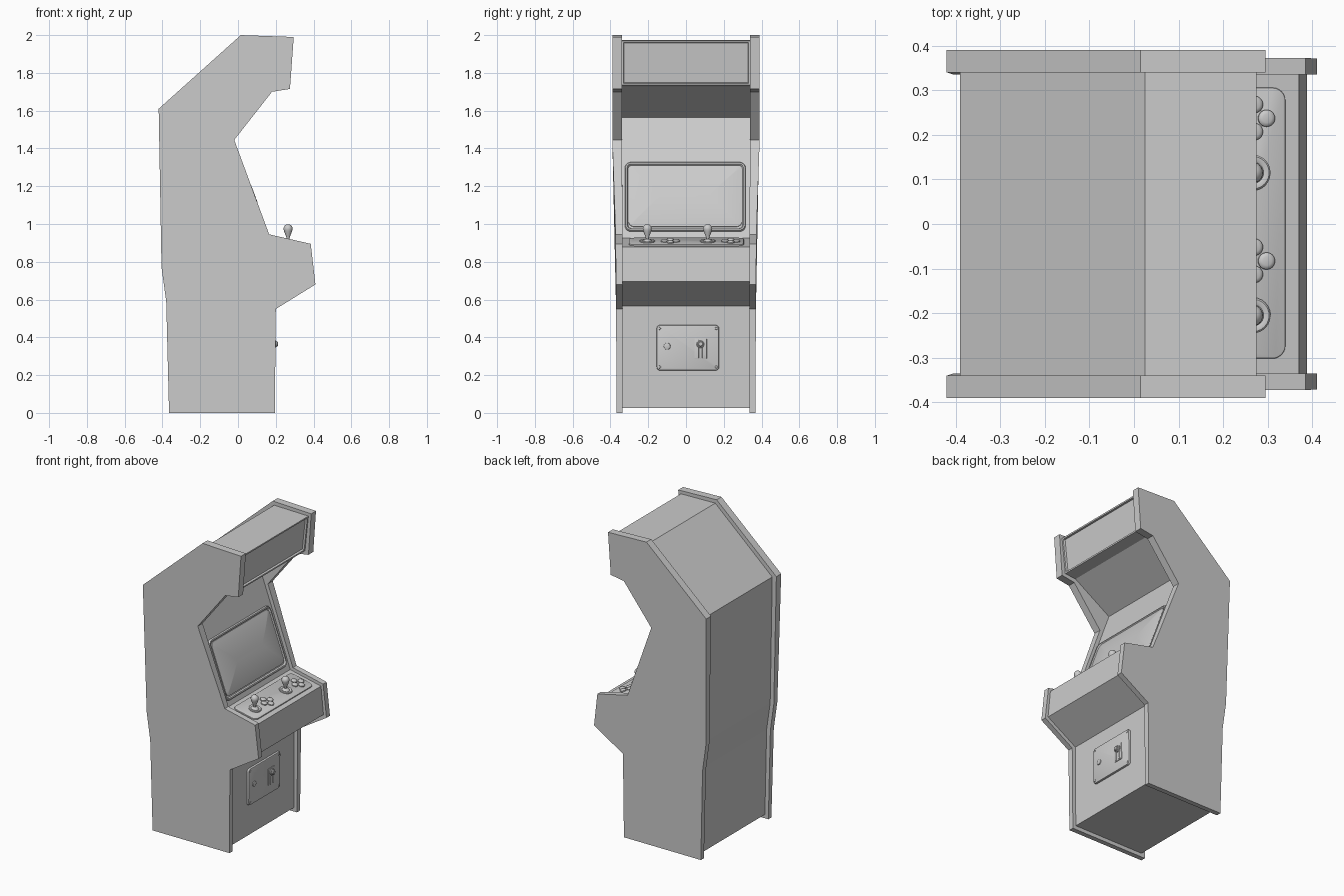
import bpy, bmesh, math
from mathutils import Vector

if "Cube" in bpy.data.objects:
    bpy.data.objects.remove(bpy.data.objects["Cube"])

GREY = (0.6, 0.6, 0.6, 1)
mat = bpy.data.materials.new("plain grey")
mat.use_nodes = True
mat.diffuse_color = GREY
mat.node_tree.nodes["Principled BSDF"].inputs["Base Color"].default_value = GREY


def finish(name, bm, smooth=False):
    bmesh.ops.remove_doubles(bm, verts=bm.verts, dist=0.00005)
    bmesh.ops.recalc_face_normals(bm, faces=bm.faces)
    mesh = bpy.data.meshes.new(name)
    bm.to_mesh(mesh)
    bm.free()
    mesh.materials.append(mat)
    ob = bpy.data.objects.new(name, mesh)
    bpy.context.collection.objects.link(ob)
    if smooth:
        bpy.ops.object.select_all(action="DESELECT")
        ob.select_set(True)
        bpy.context.view_layer.objects.active = ob
        bpy.ops.object.shade_smooth_by_angle(angle=math.radians(35))
    return ob


def slab(profile, y_first, y_second):
    """Solid between two copies of an x-z profile; y values are functions of z."""
    bm = bmesh.new()
    one = [bm.verts.new((x, y_first(z), z)) for x, z in profile]
    two = [bm.verts.new((x, y_second(z), z)) for x, z in profile]
    bm.faces.new(one)
    bm.faces.new(two[::-1])
    n = len(profile)
    for i in range(n):
        j = (i + 1) % n
        bm.faces.new((one[i], one[j], two[j], two[i]))
    bmesh.ops.recalc_face_normals(bm, faces=bm.faces)
    return bm


def outline(w, h, r, seg=6):
    """Rounded rectangle; a circle when r is half the width."""
    r = min(r, w / 2, h / 2)
    pts = []
    for k, (sx, sy) in enumerate(((1, 1), (-1, 1), (-1, -1), (1, -1))):
        for i in range(seg + 1):
            a = math.pi / 2 * (k + i / seg)
            pts.append((sx * (w / 2 - r) + r * math.cos(a),
                        sy * (h / 2 - r) + r * math.sin(a)))
    return pts


def fitting(name, surface, y, at, w, h, r, rings):
    """Loft rounded outlines (inset, height) outward from a sloping surface."""
    a, b = (Vector((p[0], 0, p[1])) for p in surface)
    axis = 0 if abs(b.x - a.x) > abs(b.z - a.z) else 2
    origin = a.lerp(b, (at - a[axis]) / (b[axis] - a[axis])) + Vector((0, y, 0))
    u, v = Vector((0, 1, 0)), (b - a).normalized()
    n = u.cross(v)
    bm = bmesh.new()
    loops = []
    for inset, height in rings:
        pts = outline(w - 2 * inset, h - 2 * inset, max(r - inset, 0.002))
        loops.append([bm.verts.new(origin + u * p + v * q + n * height) for p, q in pts])
    for low, high in zip(loops, loops[1:]):
        for i in range(len(low)):
            j = (i + 1) % len(low)
            bm.faces.new((low[i], low[j], high[j], high[i]))
    bm.faces.new(loops[-1])
    return finish(name, bm, smooth=True)


def plate(height, edge=0.004):
    return [(0, -0.004), (0, height - edge), (edge * 0.3, height - edge * 0.3), (edge, height)]


# Side panels, slightly narrower towards the foot
side = [(-0.365, 0), (0.195, 0), (0.2, 0.55), (0.41, 0.68), (0.385, 0.895),
        (0.165, 0.945), (-0.02, 1.445), (0.18, 1.7), (0.275, 1.715), (0.295, 1.99),
        (0.015, 2), (-0.42, 1.61), (-0.405, 0.77), (-0.38, 0.59)]


def outer(z):
    return 0.39 if z > 1.4 else 0.367 + 0.006 * z


def inner(z):
    return 0.34 if z > 1.4 else 0.335


for label, s in (("left", 1), ("right", -1)):
    finish(label + "_side_panel", slab(side, lambda z: s * inner(z), lambda z: s * outer(z)))

# Working surfaces of the cabinet, each from lower edge to upper edge
door_wall = ((0.172, 0.025), (0.175, 0.565))
deck = ((0.37, 0.878), (0.145, 0.927))
screen_wall = ((0.145, 0.927), (-0.09, 1.565))
sign = ((0.25, 1.735), (0.275, 1.97))

# Cabinet body between the panels, with a recessed sign
body = [(-0.34, 0.025), *door_wall, (0.388, 0.695), *deck, screen_wall[1],
        (0.17, 1.728), *sign, (0.025, 1.975), (-0.39, 1.6), (-0.378, 0.77), (-0.353, 0.59)]
bm = slab(body, lambda z: -0.34, lambda z: 0.34)
sign_face = [f for f in bm.faces if f.normal.x > 0.9 and f.calc_center_median().z > 1.8]
bmesh.ops.inset_individual(bm, faces=sign_face, thickness=0.014, depth=0)
bmesh.ops.inset_individual(bm, faces=sign_face, thickness=0.004, depth=-0.012)
finish("cabinet_body", bm)

# Screen surround and bulging glass
fitting("screen_surround", screen_wall, -0.004, 1.142, 0.64, 0.39, 0.035,
        [(0, -0.004), (0, 0.008), (0.004, 0.014), (0.012, 0.014), (0.018, 0.004)])
dome = [(0, 0.002)] + [(0.16 * k / 8, 0.01 + 0.016 * (1 - (1 - k / 8) ** 2)) for k in range(9)]
fitting("screen_glass", screen_wall, -0.004, 1.145, 0.6, 0.345, 0.03, dome)

# Control plate
fitting("control_plate", deck, 0.002, 0.255, 0.608, 0.172, 0.03, plate(0.007))

# Joysticks and buttons for two players
upright = ((0.37, 0.903), (0.145, 0.903))
ball = [(0.04 - 0.024 * math.cos(a), 0.072 + 0.024 * math.sin(a))
        for a in (math.radians(d) for d in range(-15, 90, 15))]
stick = [(0.034, 0), (0.033, 0.02), (0.028, 0.035), (0.02, 0.055)] + ball
button = [(0, 0), (0, 0.013), (0.003, 0.017), (0.009, 0.019)]
for player, y in (("first", -0.205), ("second", 0.115)):
    fitting(player + "_joystick_base", deck, y, 0.265, 0.08, 0.08, 0.04,
            [(0, 0), (0, 0.011), (0.004, 0.014), (0.01, 0.014), (0.016, 0.011), (0.02, 0.016), (0.03, 0.02)])
    fitting(player + "_joystick", upright, y, 0.265, 0.08, 0.08, 0.04, stick)
    for k, (dy, x) in enumerate(((0.122, 0.295), (0.153, 0.268), (0.092, 0.268), (0.122, 0.24))):
        fitting(f"{player}_button_{k + 1}", deck, y + dy, x, 0.038, 0.038, 0.019, button)

# Coin door with lock, slot plate, return knob and corner screws
fitting("coin_door", door_wall, 0.01, 0.345, 0.33, 0.24, 0.018, plate(0.014, 0.006))
fitting("door_lock", door_wall, -0.1, 0.353, 0.036, 0.036, 0.018, plate(0.02))
fitting("coin_slot_plate", door_wall, 0.077, 0.34, 0.066, 0.11, 0.004, plate(0.018, 0.002))
fitting("coin_knob", door_wall, 0.077, 0.365, 0.044, 0.044, 0.022,
        [(0, 0), (0, 0.024), (0.004, 0.027), (0.007, 0.027), (0.008, 0.034), (0.012, 0.037)])
for label, dy in (("left", 0.014), ("right", -0.014)):
    fitting(label + "_coin_guide", door_wall, 0.077 + dy, 0.32, 0.01, 0.06, 0.002, plate(0.022, 0.002))
for k, (y, z) in enumerate((y, z) for y in (-0.14, 0.16) for z in (0.243, 0.447)):
    fitting(f"door_screw_{k + 1}", door_wall, y, z, 0.014, 0.014, 0.007, plate(0.017, 0.002))
